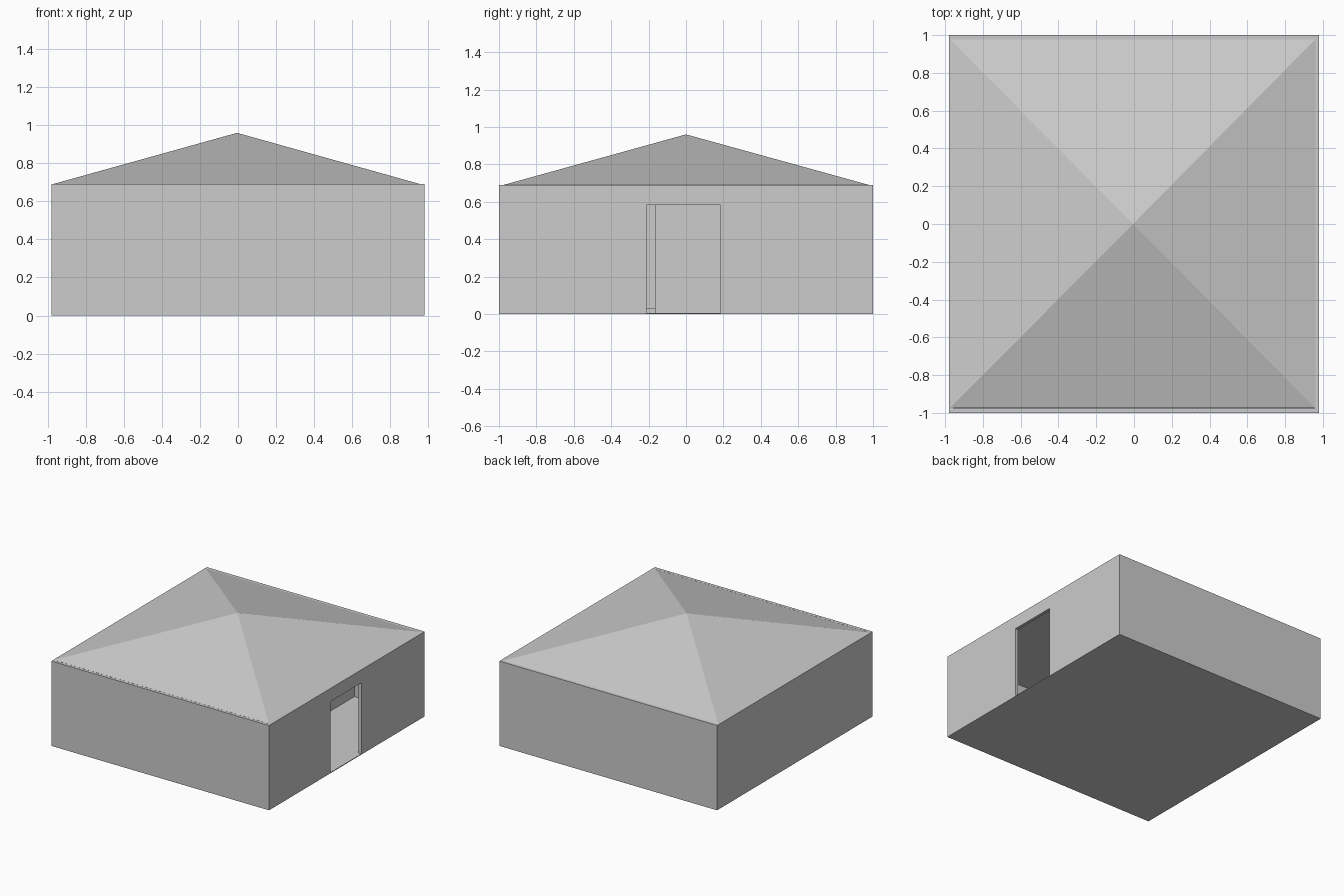
import bpy
import bmesh

if "Cube" in bpy.data.objects:
    bpy.data.objects.remove(bpy.data.objects["Cube"], do_unlink=True)

grey = bpy.data.materials.new("plain grey")
grey.use_nodes = True
COLOUR = (0.604, 0.604, 0.604, 1)
grey.diffuse_color = COLOUR
grey.node_tree.nodes["Principled BSDF"].inputs["Base Color"].default_value = COLOUR


def finish(name, bm):
    bmesh.ops.recalc_face_normals(bm, faces=bm.faces)
    mesh = bpy.data.meshes.new(name)
    bm.to_mesh(mesh)
    bm.free()
    mesh.materials.append(grey)
    obj = bpy.data.objects.new(name, mesh)
    bpy.context.collection.objects.link(obj)
    return obj


def box(name, xs, ys, zs):
    bm = bmesh.new()
    bmesh.ops.create_cube(bm, size=1)
    for v in bm.verts:
        v.co = [lo if c < 0 else hi for c, (lo, hi) in zip(v.co, (xs, ys, zs))]
    return finish(name, bm)


X, Y, TOP, T = 0.98, 1.0, 0.69, 0.024
FLOOR = 0.006
DOOR = (-0.21, 0.185, 0.583)  # near jamb, far jamb, head height

# Thin floor slab
box("floor", (-X, X), (-Y, Y), (0, FLOOR))

# Long front and back walls, plain left-hand side wall
box("front_wall", (-X, X), (-Y, -Y + T), (FLOOR, TOP))
box("back_wall", (-X, X), (Y - T, Y), (FLOOR, TOP))
box("closed_side_wall", (-X, -X + T), (-Y + T, Y - T), (FLOOR, TOP))

# Side wall with doorway: an outline that steps round the opening, then extruded
y0, y1 = -Y + T, Y - T
outline = [(y0, FLOOR), (DOOR[0], FLOOR), (DOOR[0], DOOR[2]), (DOOR[1], DOOR[2]),
           (DOOR[1], FLOOR), (y1, FLOOR), (y1, TOP), (y0, TOP)]
bm = bmesh.new()
face = bm.faces.new([bm.verts.new((X - T, y, z)) for y, z in outline])
new = bmesh.ops.extrude_face_region(bm, geom=[face])["geom"]
bmesh.ops.translate(bm, vec=(T, 0, 0),
                    verts=[g for g in new if isinstance(g, bmesh.types.BMVert)])
finish("doorway_wall", bm)

# Inner partition behind the doorway and the slightly raised room floor
box("partition", (0.34, 0.365), (-0.165, y1), (FLOOR, TOP))
box("raised_floor", (-X + T, 0.34), (y0, y1), (FLOOR, 0.03))

# Low pyramid roof with a flat ceiling
bm = bmesh.new()
base = [bm.verts.new((x, y, TOP)) for x, y in
        ((-0.975, -0.975), (0.96, -0.975), (0.96, 0.978), (-0.975, 0.978))]
apex = bm.verts.new((-0.005, 0, 0.96))
bm.faces.new(base[::-1])
for i in range(4):
    bm.faces.new((base[i], base[(i + 1) % 4], apex))
finish("roof", bm)
